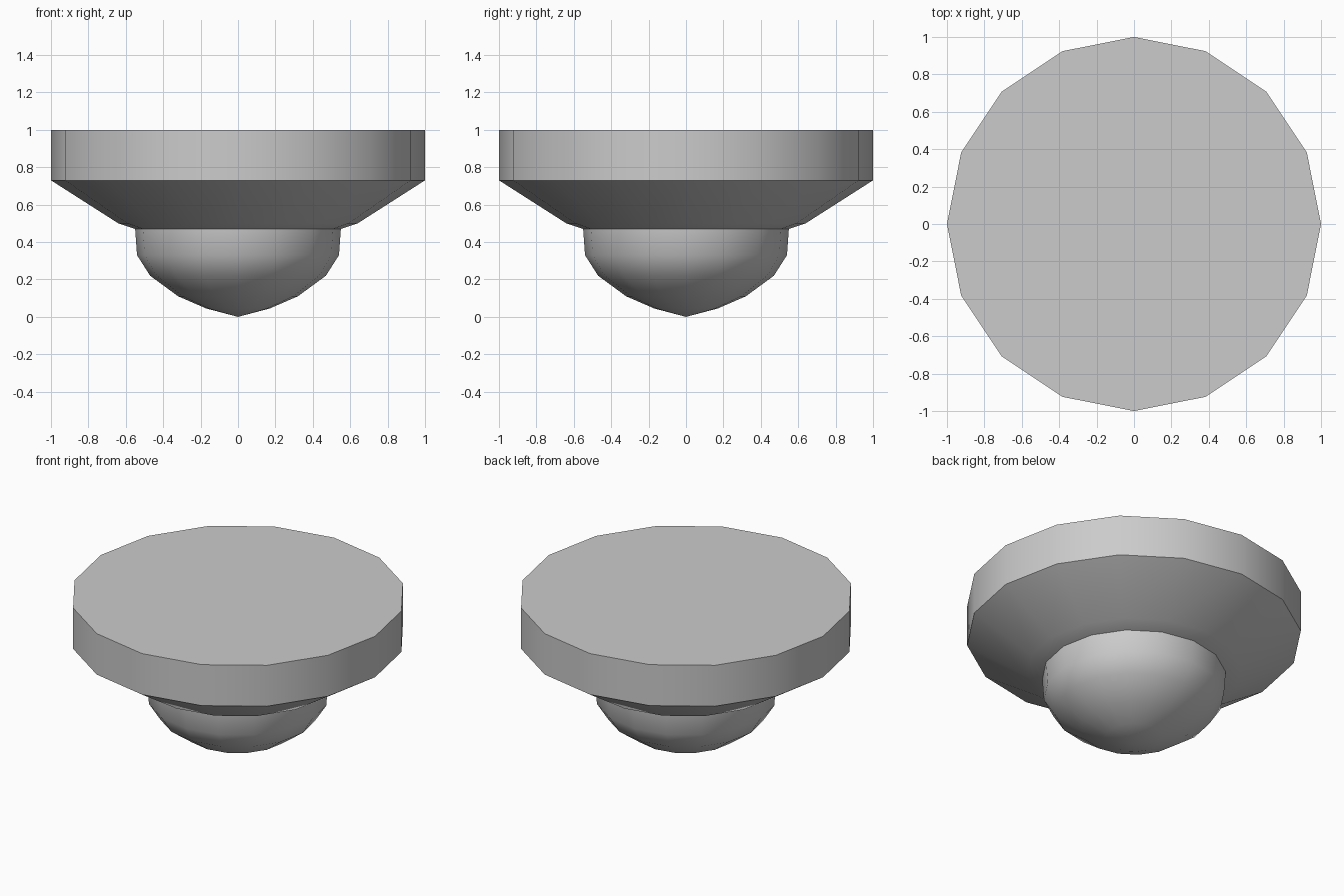
import bpy, bmesh
from math import cos, sin, tau, radians

if "Cube" in bpy.data.objects:
    bpy.data.objects.remove(bpy.data.objects["Cube"])

SIDES = 16


def lathe(name, profile, angle):
    """Spin a (radius, z) profile, listed bottom to top, into a 16-sided shell."""
    bm = bmesh.new()
    rings = []
    for r, z in profile:
        n = SIDES if r > 0 else 1
        rings.append([bm.verts.new((r * cos(tau * i / SIDES), r * sin(tau * i / SIDES), z))
                      for i in range(n)])
    for low, high in zip(rings, rings[1:]):
        for i in range(SIDES):
            j = (i + 1) % SIDES
            if len(low) == 1:
                bm.faces.new((low[0], high[j], high[i]))
            else:
                bm.faces.new((low[i], low[j], high[j], high[i]))
    mesh = bpy.data.meshes.new(name)
    obj = bpy.data.objects.new(name, mesh)
    bpy.context.collection.objects.link(obj)
    # flat lid on the housing only
    if profile[0][0] > 0:
        bm.faces.new(rings[-1])
    bmesh.ops.recalc_face_normals(bm, faces=bm.faces[:])
    # an open shell is oriented from its lowest face
    bm.faces.ensure_lookup_table()
    if bm.faces[0].normal.z > 0:
        bmesh.ops.reverse_faces(bm, faces=bm.faces[:])
    bm.to_mesh(mesh)
    bm.free()
    bpy.ops.object.select_all(action='DESELECT')
    obj.select_set(True)
    bpy.context.view_layer.objects.active = obj
    bpy.ops.object.shade_smooth_by_angle(angle=radians(angle))
    return obj


# Ceiling housing: bevelled lip, sloping underside, straight rim and flat lid
lathe("housing", [(0.55, 0.47), (0.64, 0.50), (1.0, 0.73), (1.0, 1.0)], 28)

# Hanging dome cover
lathe("dome_cover", [(0, 0), (0.17, 0.045), (0.32, 0.11), (0.47, 0.22),
                     (0.54, 0.33), (0.55, 0.47)], 32)
